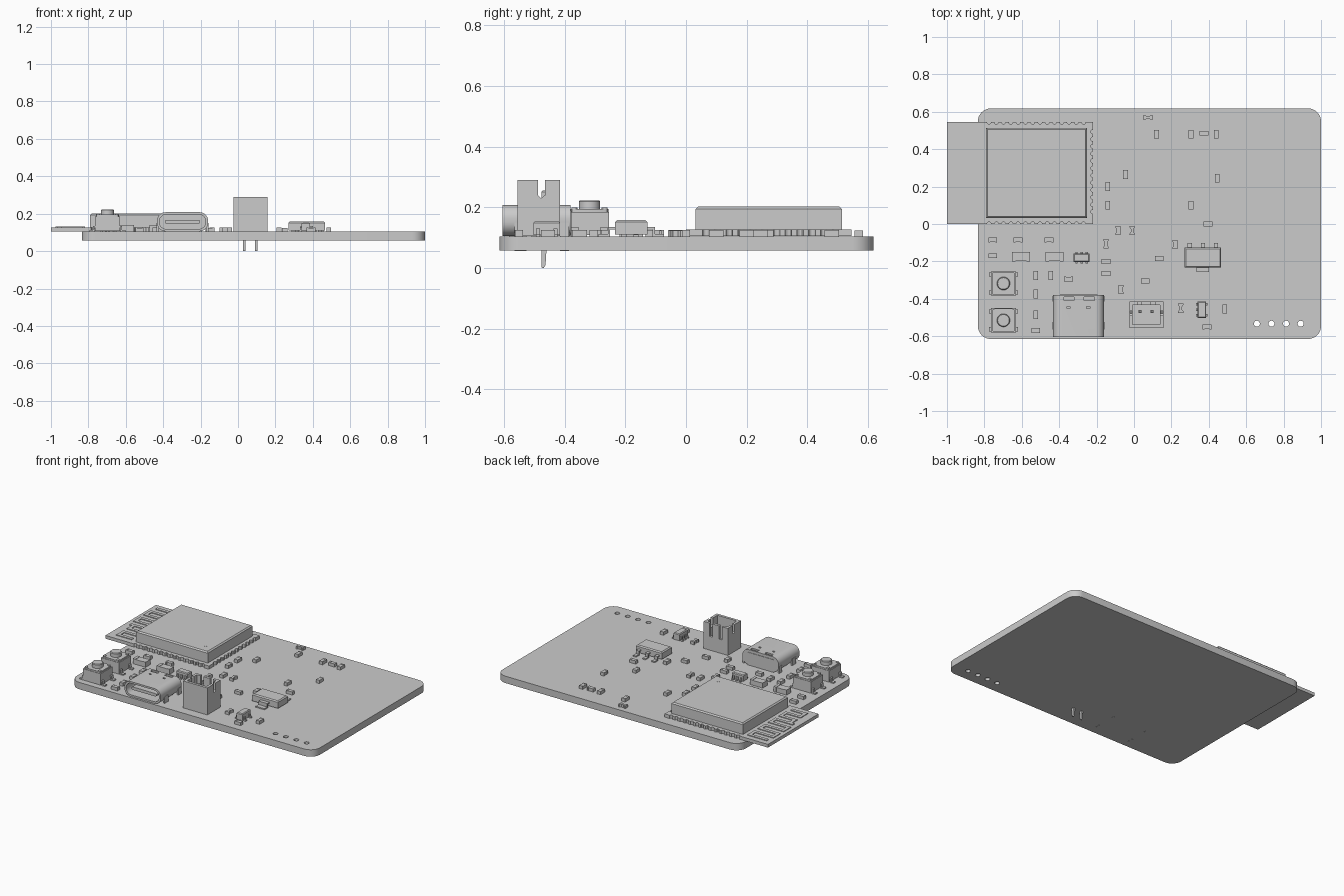
import bpy, bmesh, math

if "Cube" in bpy.data.objects:
    bpy.data.objects.remove(bpy.data.objects["Cube"], do_unlink=True)

grey = bpy.data.materials.new("plain_grey")
grey.use_nodes = True
colour = (0.6, 0.6, 0.6, 1)
grey.diffuse_color = colour
grey.node_tree.nodes["Principled BSDF"].inputs["Base Color"].default_value = colour

TOP = 0.104      # upper face of the circuit board
BOTTOM = 0.057
made = []


def prism(name, pts, lo, hi, axis="Z", bevel=0):
    """Extrude a 2D outline from lo to hi along an axis."""
    place = {"Z": lambda a, b, c: (a, b, c),
             "Y": lambda a, b, c: (a, c, b),
             "X": lambda a, b, c: (c, a, b)}[axis]
    bm = bmesh.new()
    rings = [[bm.verts.new(place(a, b, c)) for a, b in pts] for c in (lo, hi)]
    n = len(pts)
    for ring in rings:
        bm.faces.new(ring)
    for i in range(n):
        j = (i + 1) % n
        bm.faces.new((rings[0][i], rings[0][j], rings[1][j], rings[1][i]))
    bmesh.ops.recalc_face_normals(bm, faces=bm.faces)
    if bevel:
        rim = [e for e in bm.edges if all(abs(v.co.z - hi) < 1e-6 for v in e.verts)]
        bmesh.ops.bevel(bm, geom=rim, offset=bevel, segments=1, affect="EDGES")
    mesh = bpy.data.meshes.new(name)
    bm.to_mesh(mesh)
    bm.free()
    mesh.materials.append(grey)
    obj = bpy.data.objects.new(name, mesh)
    bpy.context.collection.objects.link(obj)
    made.append(obj)
    return obj


def rect(x0, x1, y0, y1):
    return [(x0, y0), (x1, y0), (x1, y1), (x0, y1)]


def box(name, cx, cy, w, d, lo, hi, bevel=0):
    return prism(name, rect(cx - w/2, cx + w/2, cy - d/2, cy + d/2), lo, hi, bevel=bevel)


def arc(cx, cy, r, start, end, steps):
    angles = [math.radians(start + (end - start) * i / steps) for i in range(steps + 1)]
    return [(cx + r * math.cos(a), cy + r * math.sin(a)) for a in angles]


def disc(name, cx, cy, r, lo, hi, bevel=0):
    return prism(name, arc(cx, cy, r, 0, 360, 24)[:-1], lo, hi, bevel=bevel)


def rounded(x0, x1, y0, y1, r, steps=8):
    return (arc(x1 - r, y1 - r, r, 0, 90, steps) + arc(x0 + r, y1 - r, r, 90, 180, steps)
            + arc(x0 + r, y0 + r, r, 180, 270, steps) + arc(x1 - r, y0 + r, r, 270, 360, steps))


def cut(obj, *cutters):
    """Subtract each cutter, then discard it."""
    for cutter in cutters:
        mod = obj.modifiers.new("cut", "BOOLEAN")
        mod.operation = "DIFFERENCE"
        mod.solver = "EXACT"
        mod.object = cutter
        bpy.context.view_layer.objects.active = obj
        bpy.ops.object.modifier_apply(modifier=mod.name)
        made.remove(cutter)
        bpy.data.objects.remove(cutter, do_unlink=True)


def lead(name, pos, start, reach, width, high, along="Y"):
    """Gull-wing lead leaving a package at start, reach may be negative."""
    t = 0.008 if reach > 0 else -0.008
    mid = start + reach * 0.45
    end = start + reach
    foot = TOP + 0.008
    pts = [(start, high), (mid, high), (mid, foot), (end, foot), (end, TOP),
           (mid - t, TOP), (mid - t, high - 0.008), (start, high - 0.008)]
    if along == "Y":
        prism(name, pts, pos - width/2, pos + width/2, "X")
    else:
        prism(name, pts, pos - width/2, pos + width/2, "Y")


def chip(name, x, y, upright, length=0.047, width=0.026, height=0.022):
    """Two-terminal chip: a body between two slightly taller end caps."""
    def piece(label, off, long, wide, high):
        dx, dy = (0, off) if upright else (off, 0)
        w, d = (wide, long) if upright else (long, wide)
        box(label, x + dx, y + dy, w, d, TOP, TOP + high)
    cap = length * 0.2
    piece(name + "_body", 0, length - 2 * cap, width * 0.96, height * 0.93)
    for s in (-1, 1):
        piece(name + "_terminal", s * (length - cap) / 2, cap, width, height)


# Main board with four mounting-pin holes
board = prism("circuit_board", rounded(-0.835, 1, -0.615, 0.618, 0.07), BOTTOM, TOP)
cut(board, *[disc("hole_cutter", 0.657 + 0.078 * i, -0.533, 0.016, 0, 0.2) for i in range(4)])

# Radio module board with castellated edges
PITCH, R = 0.0389, 0.011
x0, x1, y0, y1 = -1, -0.22, 0, 0.545
cols = [-0.775 + PITCH * i for i in range(14)]
rows = [0.065 + PITCH * i for i in range(12)]
outline = [(x0, y0)]
for x in cols:
    outline += arc(x, y0, R, 180, 0, 6)
outline.append((x1, y0))
for y in rows:
    outline += arc(x1, y, R, 270, 90, 6)
outline.append((x1, y1))
for x in reversed(cols):
    outline += arc(x, y1, R, 0, -180, 6)
outline.append((x0, y1))
MOD = 0.127
prism("module_board", outline, TOP + 0.001, MOD)
shield = box("module_shield", -0.52, 0.273, 0.54, 0.483, MOD, 0.202, bevel=0.008)
disc("shield_mark", -0.312, 0.098, 0.009, 0.202, 0.203)

# Meandering antenna trace
WIDE = 0.022
near, far = -0.83, -0.965
ys = [0.05 + 0.056 * i for i in range(9)]
for i, y in enumerate(ys):
    left = far if i > 2 else far + 0.03
    box("antenna_run", (near + left) / 2, y, near - left, WIDE, MOD, MOD + 0.005)
    if i < len(ys) - 1:
        side = near if i % 2 else left
        box("antenna_link", side, y + 0.028, WIDE, 0.056 + WIDE, MOD, MOD + 0.005)

# Small chip resistors and capacitors
upright = [(.12, .48), (.305, .48), (.44, .48), (-.045, .265), (-.14, .2), (.445, .245),
           (-.14, .1), (.305, .1), (-.085, -.035), (.22, -.11), (-.07, -.35), (.485, -.455),
           (-.525, -.275), (-.445, -.275), (-.525, -.375), (-.525, -.485)]
flat = [(.375, .485), (.395, 0), (.135, -.185), (-.15, -.2), (-.15, -.265), (.06, -.305),
        (.39, -.55), (-.755, -.085), (-.62, -.085), (-.455, -.085), (-.755, -.17),
        (-.35, -.295), (-.525, -.57)]
for spots, turned in ((upright, True), (flat, False)):
    for x, y in spots:
        chip("small_chip", x, y, turned)
for x in (-0.605, -0.425):
    chip("large_capacitor", x, -0.175, False, 0.097, 0.05, 0.035)

# Indicator lamps with pinched waists
for x, y, turned in ((.075, .57, 0), (-.01, -.035, 1), (-.15, -.105, 1), (.25, -.45, 1)):
    half = [(-.025, -.014), (-.017, -.014), (-.008, -.007), (.008, -.007), (.017, -.014), (.025, -.014)]
    shape = half + [(-a, -b) for a, b in half]
    pts = [(x + b, y + a) if turned else (x + a, y + b) for a, b in shape]
    prism("indicator_lamp", pts, TOP, TOP + 0.02)

# Voltage regulator with three leads and a wide tab
box("regulator_body", 0.368, -0.18, 0.195, 0.107, TOP + 0.006, 0.158, bevel=0.007)
for x in (0.298, 0.368, 0.438):
    lead("regulator_lead", x, -0.127, 0.055, 0.022, 0.135)
lead("regulator_tab", 0.368, -0.233, -0.055, 0.066, 0.135)

# Six-lead and five-lead small packages
box("bridge_chip_body", -0.28, -0.18, 0.086, 0.046, TOP + 0.004, 0.148, bevel=0.005)
for x in (-0.308, -0.28, -0.252):
    lead("bridge_chip_lead", x, -0.157, 0.016, 0.012, 0.13)
    lead("bridge_chip_lead", x, -0.203, -0.016, 0.012, 0.13)
box("charger_chip_body", 0.363, -0.459, 0.046, 0.088, TOP + 0.004, 0.153, bevel=0.005)
for y in (-0.488, -0.459, -0.43):
    lead("charger_chip_lead", y, 0.34, -0.018, 0.013, 0.13, "X")
    if y != -0.459:
        lead("charger_chip_lead", y, 0.386, 0.018, 0.013, 0.13, "X")

# Push buttons
for y in (-0.318, -0.515):
    x = -0.698
    box("button_base", x, y, 0.134, 0.13, TOP + 0.004, 0.185)
    prism("button_plate", rounded(x - .062, x + .062, y - .062, y + .062, 0.015, 2), 0.185, 0.195)
    disc("button_plunger", x, y, 0.035, 0.195, 0.223, bevel=0.004)
    for sx in (-1, 1):
        for sy in (-1, 1):
            disc("button_rivet", x + sx * .05, y + sy * .05, 0.01, 0.195, 0.199)
            lead("button_leg", y + sy * .048, x + sx * .062, sx * .034, 0.022, 0.135, "X")

# Charging socket: hollow rounded shell, tongue and legs
shell = prism("socket_shell", rounded(-0.433, -0.16, 0.106, 0.208, 0.046), -0.605, -0.38, "Y")
cut(shell,
    prism("mouth_cutter", rounded(-0.42, -0.173, 0.118, 0.196, 0.037), -0.65, -0.42, "Y"),
    *[box("window_cutter", x, -0.4, 0.055, 0.02, 0.198, 0.25) for x in (-0.347, -0.24)],
    *[box("latch_cutter", x, -0.446, 0.018, 0.012, 0.19, 0.25) for x in (-0.35, -0.245)])
prism("socket_tongue", rounded(-0.39, -0.203, 0.147, 0.167, 0.008, 3), -0.59, -0.41, "Y")
box("socket_rear_block", -0.296, -0.386, 0.2, 0.018, TOP, 0.19)
for x in (-0.43, -0.163):
    for y, d in ((-0.545, 0.04), (-0.4, 0.03)):
        box("socket_leg", x, y, 0.01, d, BOTTOM - 0.001, 0.15)

# Battery connector: open box, notched sides, slotted back and two pins
housing = box("battery_connector", 0.066, -0.485, 0.182, 0.14, TOP + 0.002, 0.29)
cut(housing,
    box("cavity_cutter", 0.066, -0.485, 0.146, 0.104, 0.135, 0.4),
    prism("side_notch_cutter", [(-.488, .4), (-.488, .24), (-.478, .23), (-.465, .24), (-.465, .4)],
          -0.1, 0.3, "X"),
    *[box("back_slot_cutter", x, -0.42, 0.022, 0.04, 0.2, 0.4) for x in (0.03, 0.102)])
for x in (0.033, 0.097):
    box("connector_pin", x, -0.468, 0.016, 0.016, 0.12, 0.255, bevel=0.004)
    prism("connector_tail", [(-.474, .12), (-.456, .12), (-.463, .01), (-.469, 0),
                             (-.475, 0), (-.477, .01)], x - 0.006, x + 0.006, "X")

# Smooth the rounded faces and keep the corners crisp
bpy.ops.object.select_all(action="DESELECT")
for obj in made:
    obj.select_set(True)
bpy.context.view_layer.objects.active = board
bpy.ops.object.shade_smooth_by_angle(angle=math.radians(30))
